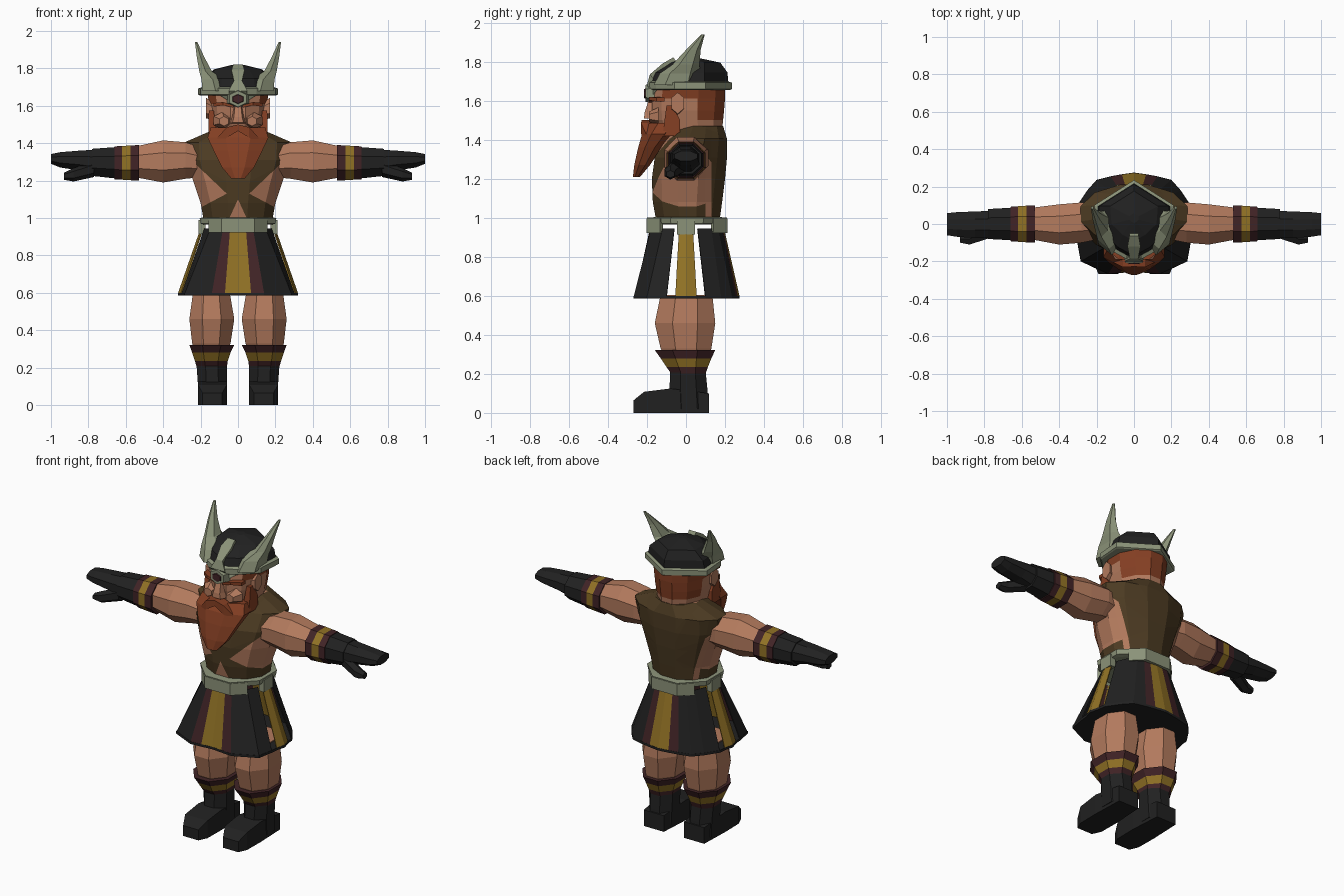
import bpy, bmesh, math
from mathutils import Vector

if "Cube" in bpy.data.objects:
    bpy.data.objects.remove(bpy.data.objects["Cube"])

COLOURS = {
    "skin": (0.45, 0.195, 0.11), "ginger": (0.235, 0.05, 0.017),
    "leather": (0.072, 0.043, 0.016), "pale_metal": (0.26, 0.29, 0.19),
    "gold": (0.28, 0.165, 0.018), "maroon": (0.052, 0.017, 0.019),
    "black": (0.015, 0.015, 0.015),
}
NAMES = list(COLOURS)
for n, c in COLOURS.items():
    bpy.data.materials.new(n).diffuse_color = (*c, 1)


def finish(name, bm, mirror=False, thick=0):
    """Turn a bmesh into a named object carrying all the flat colours."""
    bmesh.ops.recalc_face_normals(bm, faces=bm.faces)
    me = bpy.data.meshes.new(name)
    bm.to_mesh(me)
    bm.free()
    for n in NAMES:
        me.materials.append(bpy.data.materials[n])
    ob = bpy.data.objects.new(name, me)
    bpy.context.collection.objects.link(ob)
    if thick:
        ob.modifiers.new("Thickness", 'SOLIDIFY').thickness = thick
    if mirror:
        ob.modifiers.new("Mirror", 'MIRROR').use_mirror_merge = False
    return ob


def ring(axis, p, a0, a1, b0, b1, n=8):
    """Flat-sided oval filling a0..a1 by b0..b1, square to the axis at p."""
    k = 1 / math.cos(math.pi / n)
    out = []
    for i in range(n):
        t = (i + .5) * 2 * math.pi / n
        a = (a0 + a1) / 2 + (a1 - a0) / 2 * k * math.cos(t)
        b = (b0 + b1) / 2 + (b1 - b0) / 2 * k * math.sin(t)
        out.append({'x': (p, a, b), 'y': (a, p, b), 'z': (a, b, p)}[axis])
    return out


def loft_bm(rings, colours):
    bm = bmesh.new()
    vs = [[bm.verts.new(p) for p in r] for r in rings]
    n = len(vs[0])
    cols = [colours] * (len(rings) - 1) if isinstance(colours, str) else colours
    for s, (r0, r1) in enumerate(zip(vs, vs[1:])):
        for i in range(n):
            j = (i + 1) % n
            bm.faces.new((r0[i], r0[j], r1[j], r1[i])).material_index = NAMES.index(cols[s])
    bm.faces.new(vs[0]).material_index = NAMES.index(cols[0])
    bm.faces.new(vs[-1]).material_index = NAMES.index(cols[-1])
    return bm


def loft(name, axis, spans, colours, n=8, mirror=True):
    return finish(name, loft_bm([ring(axis, *s, n) for s in spans], colours), mirror)


def poly_loft(name, rings, colours, mirror=False):
    return finish(name, loft_bm(rings, colours), mirror)


def panels(name, line, cols, z0, z1, thick):
    """Mirrored strip of flat panels along (bottom x, y, top x, y) stations."""
    bm = bmesh.new()
    vs = [(bm.verts.new((a, b, z0)), bm.verts.new((c, d, z1))) for a, b, c, d in line]
    for (p, q), (r, s), col in zip(vs, vs[1:], cols):
        bm.faces.new((p, r, s, q)).material_index = NAMES.index(col)
    finish(name, bm, True, thick)


# Legs and boots
loft("leg", 'z', [(.25, .07, .22, -.09, .11), (.33, .04, .245, -.13, .13),
                  (.46, .02, .26, -.16, .15), (.605, .045, .24, -.13, .135)], "skin")
loft("boot_cuff", 'z', [(.2, .06, .22, -.075, .1), (.235, .055, .23, -.1, .112),
                        (.28, .04, .245, -.13, .13), (.322, .02, .26, -.16, .15)],
     ["maroon", "gold", "maroon"])
loft("boot_shaft", 'z', [(.02, .062, .215, -.08, .115), (.12, .06, .215, -.085, .11),
                         (.22, .058, .222, -.08, .1)], "black")
loft("boot_foot", 'y', [(.118, .07, .208, 0, .1), (-.08, .058, .215, 0, .125),
                        (-.215, .06, .213, 0, .108), (-.268, .085, .19, 0, .065)], "black", 4)

# Arms, bracers and gloves
loft("arm", 'x', [(.18, -.08, .1, 1.22, 1.37), (.28, -.1, .115, 1.21, 1.405), (.4, -.11, .105, 1.19, 1.415),
                  (.56, -.08, .085, 1.22, 1.38)], "skin")
loft("bracer", 'x', [(.53, -.1, .1, 1.2, 1.39), (.575, -.098, .098, 1.202, 1.388),
                     (.62, -.095, .095, 1.205, 1.385), (.66, -.092, .092, 1.207, 1.383)],
     ["maroon", "gold", "maroon"])
loft("forearm", 'x', [(.64, -.088, .088, 1.21, 1.38), (.78, -.08, .08, 1.225, 1.37)], "black")
loft("glove", 'x', [(.77, -.075, .07, 1.235, 1.365), (.85, -.075, .067, 1.255, 1.36),
                    (.95, -.068, .063, 1.27, 1.352), (1, -.06, .058, 1.29, 1.342)], "black")
loft("thumb", 'x', [(.77, -.075, 0, 1.225, 1.3), (.88, -.11, -.05, 1.2, 1.262),
                    (.93, -.1, -.06, 1.207, 1.24)], "black", 6)

# Torso with crossed leather straps and a leather back, cut along the strap edges
bm = loft_bm([ring('z', *s, 12) for s in [
    (.97, -.18, .18, -.15, .17), (1.08, -.2, .2, -.17, .185), (1.2, -.24, .24, -.175, .2),
    (1.31, -.28, .28, -.16, .21), (1.405, -.285, .285, -.1, .21), (1.47, -.135, .135, -.05, .19)]], "skin")
EDGES = [(1.22, 1.43), (1.073, .95), (1.162, -.53), (1.1, -2.17)]  # height at centre, slope
cuts = [((0, 0, z), (-m * s, 0, 1)) for z, m in EDGES for s in (1, -1)]
cuts += [((0, .1, 0), (0, 1, 0)), ((0, .13, 0), (0, 1, 0))]
for co, no in cuts:
    bmesh.ops.bisect_plane(bm, geom=bm.verts[:] + bm.edges[:] + bm.faces[:], plane_co=co,
                           plane_no=Vector(no).normalized())
for f in bm.faces:
    c = f.calc_center_median()
    in_up, out_up, out_low, in_low = [z + m * abs(c.x) for z, m in EDGES]
    strap = c.y < .1 and in_low < c.z < in_up and (c.z > out_up or c.z < out_low)
    back = c.y > .13 or (c.y > .1 and c.z > 1.3)
    if back or strap or (c.z > 1.37 and abs(c.x) > .11):
        f.material_index = NAMES.index("leather")
finish("torso", bm)

# Head with hair on the back and temples
bm = loft_bm([ring('z', *s, 12) for s in [
    (1.4, -.12, .12, -.12, .18), (1.5, -.14, .14, -.17, .19), (1.55, -.15, .15, -.175, .195),
    (1.61, -.155, .155, -.175, .2), (1.68, -.165, .165, -.165, .2)]], "skin")
bmesh.ops.bisect_plane(bm, geom=bm.verts[:] + bm.edges[:] + bm.faces[:],
                       plane_co=(0, .06, 0), plane_no=(0, 1, 0))
for f in bm.faces:
    c = f.calc_center_median()
    if (c.y > .06 and c.z > 1.5) or (c.z > 1.61 and abs(c.x) > .1):
        f.material_index = NAMES.index("ginger")
finish("head", bm)
poly_loft("nose", [[(-.045, -.16, 1.505), (.045, -.16, 1.505), (.03, -.215, 1.51), (-.03, -.215, 1.51)],
                   [(-.035, -.16, 1.54), (.035, -.16, 1.54), (.022, -.212, 1.54), (-.022, -.212, 1.54)],
                   [(-.02, -.16, 1.62), (.02, -.16, 1.62), (.014, -.185, 1.62), (-.014, -.185, 1.62)]], "skin")
loft("ear", 'x', [(.13, -.07, -.02, 1.53, 1.61), (.17, -.075, -.01, 1.54, 1.635)], "skin", 6)
loft("cheek", 'y', [(-.14, .04, .13, 1.48, 1.56), (-.19, .05, .1, 1.495, 1.54)], "skin", 6)
loft("eyebrow", 'x', [(.025, -.19, -.16, 1.59, 1.603), (.08, -.19, -.15, 1.603, 1.62),
                      (.13, -.15, -.11, 1.595, 1.615)], "ginger", 4)

# Beard, moustache and sideburns
loft("beard", 'z', [(1.21, -.035, .035, -.272, -.235), (1.27, -.085, .085, -.265, -.185),
                    (1.36, -.13, .13, -.245, -.125), (1.43, -.163, .163, -.225, -.06),
                    (1.485, -.145, .145, -.19, -.03)], "ginger", 8, False)
loft("moustache", 'x', [(0, -.228, -.17, 1.465, 1.5), (.06, -.23, -.15, 1.43, 1.485),
                        (.11, -.205, -.13, 1.39, 1.43)], "ginger", 4)
loft("sideburn", 'z', [(1.42, .11, .158, -.12, -.03), (1.5, .12, .158, -.11, -.03),
                       (1.575, .13, .156, -.1, -.07)], "ginger", 4)

# Helmet: pointed six-sided rim and dome, crest and gem
HALF = [(0, .235), (.213, .1), (.2, -.06), (.1, -.155), (.045, -.185), (0, -.205)]
OUTLINE = HALF + [(-x, y) for x, y in HALF[-2:0:-1]]


def rim(z, s, dip=0, yo=0):
    return [(x * s, y * s + yo, z - (dip if abs(x) < .02 and y < 0 else 0)) for x, y in OUTLINE]


poly_loft("helmet_rim", [rim(1.655, .96, .06), rim(1.66, 1, .06), rim(1.692, 1, .02), rim(1.7, .9)], "pale_metal")
poly_loft("helmet_dome", [rim(1.68, .93), rim(1.745, .86, 0, .01), rim(1.795, .6, 0, .035),
                          rim(1.82, .12, 0, .03)], "black")
poly_loft("helmet_crest", [[(-w, y, z), (w, y, z), (w * .8, y + .03, z - .04), (-w * .8, y + .03, z - .04)]
                           for w, y, z in [(.05, -.2, 1.68), (.022, -.185, 1.735), (.035, -.12, 1.79),
                                           (.025, -.065, 1.822)]], "pale_metal")
loft("gem_frame", 'y', [(-.16, -.06, .06, 1.59, 1.685), (-.208, -.045, .045, 1.6, 1.675)],
     "pale_metal", 6, False)
loft("gem", 'y', [(-.2, -.032, .032, 1.61, 1.662), (-.214, -.026, .026, 1.616, 1.656)], "maroon", 6, False)

# Horns sweep up and back from the brow
loft("horn", 'z', [(1.68, .05, .19, -.15, .05), (1.74, .075, .195, -.12, .06), (1.785, .14, .207, -.06, .06),
                   (1.86, .18, .22, .005, .07), (1.94, .217, .23, .08, .095)], "pale_metal", 6)

# Belt: slim ring, deeper front and back bands, a hanging loop on each hip
loft("belt", 'z', [(.965, -.18, .18, -.17, .18), (.97, -.2, .2, -.195, .205),
                   (1, -.205, .205, -.2, .21), (1.003, -.185, .185, -.16, .18)], "pale_metal", 8, False)
loft("belt_loop", 'x', [(.175, -.045, .045, .915, .99), (.21, -.045, .045, .915, .99)], "pale_metal", 4)
for name, s, o in (("belt_front_band", -1, 0), ("belt_back_band", 1, .01)):
    panels(name, [(x, s * y + o, x, s * y + o) for x, y in ((0, .202), (.088, .202), (.158, .132))],
           ["pale_metal"] * 2, .922, .995, .02)

# Skirt panels with open slits beside the hip strips
FRONT = [(0, -.255, 0, -.185), (.07, -.262, .042, -.185), (.14, -.268, .08, -.18),
         (.285, -.2, .147, -.12), (.303, -.1, .18, -.06)]
HIP = [(.307, -.055, .185, -.035), (.322, 0, .195, 0), (.307, .055, .185, .035)]
BACK = [(.303, .1, .18, .06), (.25, .18, .15, .13), (.2, .236, .115, .165),
        (.125, .255, .08, .185), (.065, .266, .042, .19), (0, .275, 0, .195)]
panels("skirt_front", FRONT, ["gold", "maroon", "black", "black"], .595, .945, .006)
panels("skirt_hip_strip", HIP, ["gold", "gold"], .595, .96, .006)
panels("skirt_back", BACK, ["black", "black", "black", "maroon", "gold"], .595, .945, .006)

# Dark underside of the skirt
half = FRONT + HIP + BACK
hem = [(a, b) for a, b, c, d in half] + [(-a, b) for a, b, c, d in half[-2:0:-1]]
poly_loft("skirt_underside", [[(x, y, z) for x, y in hem] for z in (.585, .6)], "black")

for m in bpy.data.materials:
    if m.users and not m.is_grease_pencil:
        m.use_nodes = True
        m.node_tree.nodes["Principled BSDF"].inputs["Base Color"].default_value = m.diffuse_color
